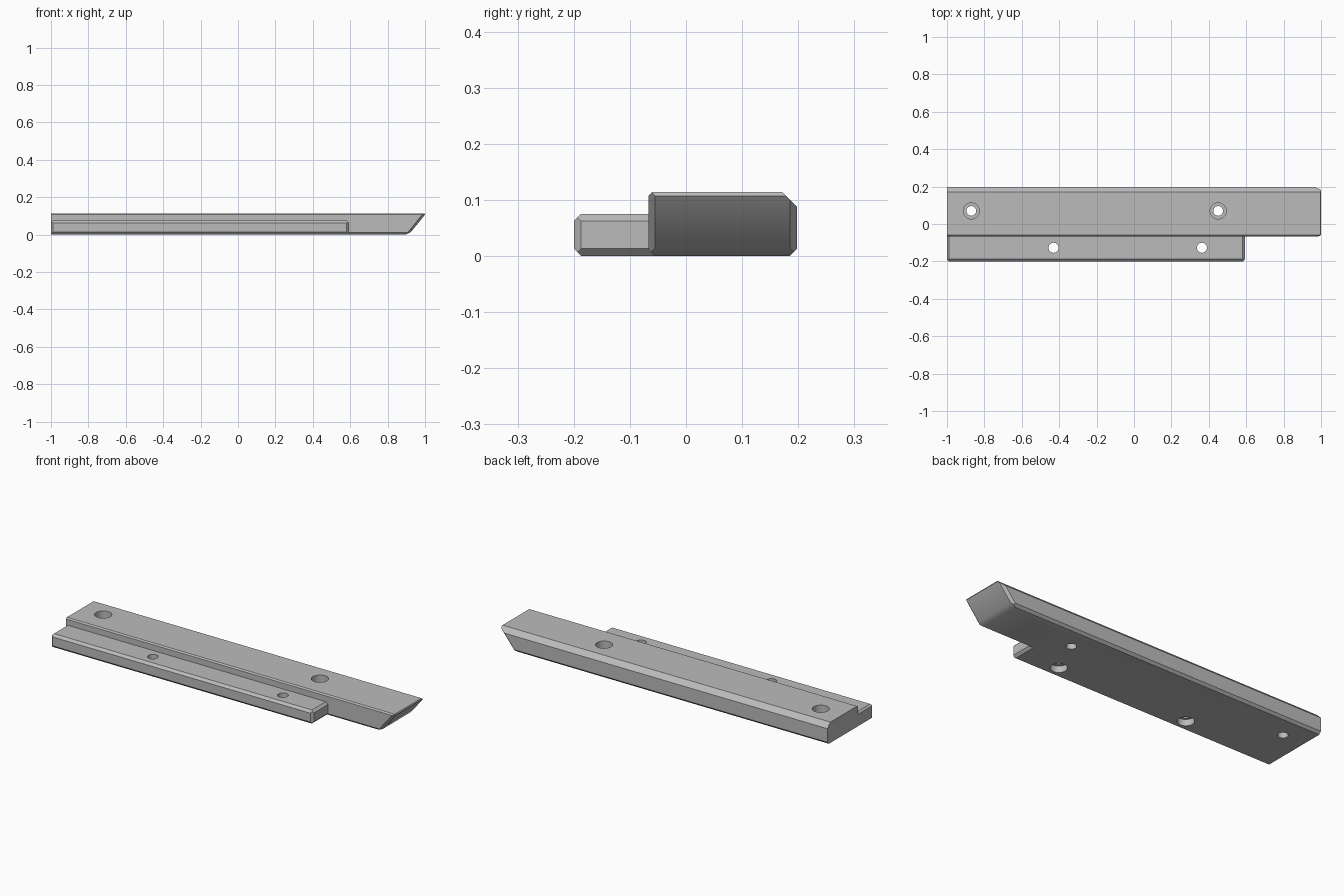
import bpy
import bmesh
from mathutils import Vector

old = bpy.data.objects.get("Cube")
if old:
    bpy.data.objects.remove(old, do_unlink=True)

grey = bpy.data.materials.new("plain grey")
grey.use_nodes = True
colour = (0.5, 0.5, 0.5, 1)
grey.diffuse_color = colour
grey.node_tree.nodes["Principled BSDF"].inputs["Base Color"].default_value = colour


def block(name, low, high, cuts):
    """Box trimmed by planes, each a point and an outward normal."""
    bm = bmesh.new()
    bmesh.ops.create_cube(bm, size=1)
    low, high = Vector(low), Vector(high)
    for v in bm.verts:
        v.co = (low + high) / 2 + v.co * (high - low)
    for point, normal in cuts:
        cut = bmesh.ops.bisect_plane(bm, geom=bm.verts[:] + bm.edges[:] + bm.faces[:],
                                     plane_co=point, plane_no=normal, clear_outer=True)
        edges = [e for e in cut["geom_cut"] if isinstance(e, bmesh.types.BMEdge)]
        bmesh.ops.contextual_create(bm, geom=edges)
    bmesh.ops.recalc_face_normals(bm, faces=bm.faces[:])
    mesh = bpy.data.meshes.new(name)
    bm.to_mesh(mesh)
    bm.free()
    mesh.materials.append(grey)
    obj = bpy.data.objects.new(name, mesh)
    bpy.context.collection.objects.link(obj)
    return obj


def combine(target, tool, operation):
    bpy.context.view_layer.objects.active = target
    mod = target.modifiers.new("combine", "BOOLEAN")
    mod.object, mod.operation, mod.solver = tool, operation, "EXACT"
    bpy.ops.object.modifier_apply(modifier=mod.name)
    bpy.data.objects.remove(tool, do_unlink=True)


def drill(target, x, y, radius, bottom, top):
    bpy.ops.mesh.primitive_cylinder_add(vertices=32, radius=radius, depth=top - bottom,
                                        location=(x, y, (bottom + top) / 2))
    tool = bpy.context.object
    tool.hide_render = True
    tool.data.materials.append(grey)
    combine(target, tool, "DIFFERENCE")


# Main bar: undercut end and chamfered long edges
end = Vector((0.105, 0, -0.085)).normalized()
side = Vector((0, 1, 0))
bar = block("main_bar", (-1, -0.067, 0), (1, 0.198, 0.114), [
    ((1, 0, 0.107), end),
    ((0.997, 0, 0.114), (1, 0, 0.5)),
    ((0, 0.172, 0.114), (0, 1, 1)),
    ((0, 0.185, 0), (0, 1, -1)),
    ((0, -0.055, 0), (0, -1, -1)),
    ((0, -0.06, 0.114), (0, -1, 1)),
    ((0.923, 0, 0.013), end - Vector((0, 0, 1))),
    ((1, 0.185, 0.107), end + side),
    ((1, -0.055, 0.107), end - side),
])

# Lower ledge along the front
ledge = block("front_ledge", (-1, -0.2, 0), (0.594, -0.05, 0.075), [
    ((0, -0.187, 0), (0, -1, -1)),
    ((0, -0.187, 0.075), (0, -1, 1)),
    ((0.581, 0, 0.075), (1, 0, 1)),
    ((0.581, 0, 0), (1, 0, -1)),
    ((0.581, -0.2, 0), (1, -1, 0)),
    ((-0.99, -0.2, 0), (-1, -1, 0)),
    ((-0.99, 0, 0.075), (-1, 0, 1)),
])
combine(bar, ledge, "UNION")

# Bar holes, counterbored from above
for x in (-0.87, 0.45):
    drill(bar, x, 0.07, 0.026, -0.1, 0.2)
    drill(bar, x, 0.07, 0.043, 0.055, 0.2)

# Ledge holes, counterbored from below
for x in (-0.43, 0.363):
    drill(bar, x, -0.127, 0.027, -0.1, 0.2)
    drill(bar, x, -0.127, 0.042, -0.1, 0.035)

bar.name = "stepped_bar"
bpy.ops.object.select_all(action="DESELECT")
bar.select_set(True)
bpy.context.view_layer.objects.active = bar
bpy.ops.object.shade_smooth_by_angle()
